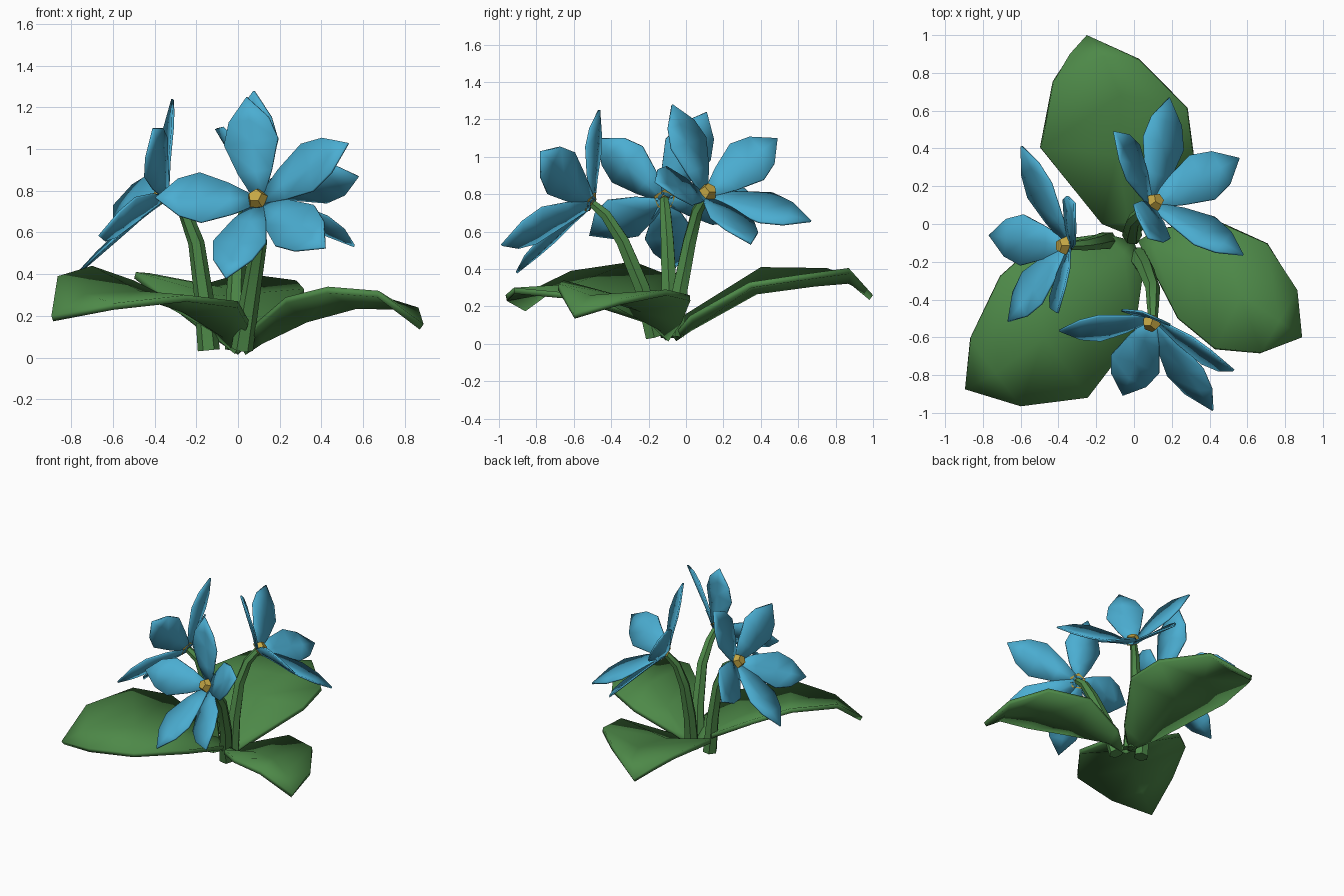
import bpy, bmesh, math
from mathutils import Vector as V

if "Cube" in bpy.data.objects:
    bpy.data.objects.remove(bpy.data.objects["Cube"])


def material(name, rgb):
    m = bpy.data.materials.new(name)
    m.diffuse_color = (*rgb, 1)
    m.use_nodes = True
    m.node_tree.nodes["Principled BSDF"].inputs["Base Color"].default_value = m.diffuse_color
    return m


GREEN = material("leaf green", (0.075, 0.25, 0.065))
BLUE = material("petal blue", (0.07, 0.42, 0.64))
GOLD = material("centre gold", (0.56, 0.39, 0.06))


def make_object(name, bm, mat, smooth=None, thick=0):
    me = bpy.data.meshes.new(name)
    bm.to_mesh(me)
    bm.free()
    me.materials.append(mat)
    ob = bpy.data.objects.new(name, me)
    bpy.context.collection.objects.link(ob)
    if thick:
        s = ob.modifiers.new("thickness", 'SOLIDIFY')
        s.thickness, s.offset = thick, -1
        s.use_even_offset = False
    if smooth:
        bpy.context.view_layer.objects.active = ob
        ob.select_set(True)
        bpy.ops.object.shade_smooth_by_angle(angle=math.radians(smooth))
        ob.select_set(False)
    return ob


def blade(bm, rows, base, tip, up):
    """Sheet of (left, middle, right) rows between a base point and a tip."""
    grid = [[bm.verts.new(p) for p in r] for r in rows]
    b = bm.verts.new(base) if base is not None else None
    t = bm.verts.new(tip)
    faces = []
    for k in (0, 1):
        if b:
            faces.append(bm.faces.new((b, grid[0][k + 1], grid[0][k])))
        for r, q in zip(grid, grid[1:]):
            faces.append(bm.faces.new((r[k], r[k + 1], q[k + 1], q[k])))
        faces.append(bm.faces.new((grid[-1][k], grid[-1][k + 1], t)))
    bm.normal_update()
    if sum((f.normal for f in faces), V()).dot(up) < 0:
        bmesh.ops.reverse_faces(bm, faces=faces)


# Leaves: base, tip, left edge, right edge
leaves = {
    "leaf_back": ((0, -.07, .04), (-.25, 1, .26),
                  [(-.17, 0, .16), (-.49, .40, .41), (-.425, .755, .405), (-.34, .9, .34)],
                  [(.11, .02, .15), (.315, .34, .33), (.28, .61, .37), (.02, .87, .405)]),
    "leaf_right": ((.02, -.09, .04), (.89, -.6, .16),
                   [(.12, -.03, .14), (.42, .02, .26), (.705, -.105, .29), (.865, -.35, .24)],
                   [(.09, -.22, .17), (.23, -.49, .29), (.43, -.655, .34), (.675, -.68, .32)]),
    "leaf_left": ((.0, -.09, .04), (-.895, -.875, .2),
                  [(-.16, -.05, .18), (-.5, -.1, .37), (-.7, -.28, .44), (-.865, -.615, .39)],
                  [(.05, -.25, .18), (0, -.6, .27), (-.245, -.92, .30), (-.6, -.965, .26)]),
}
for name, (base, tip, left, right) in leaves.items():
    bm = bmesh.new()
    rows = []
    for l, r, dip in zip(left, right, (.06, .075, .05, .02)):
        l, r = V(l), V(r)
        rows.append((l, (l + r) / 2 - V((0, 0, dip)), r))
    blade(bm, rows, base, tip, V((0, 0, 1)))
    make_object(name, bm, GREEN, 40, .032)


def stem(name, path, r0, r1, sides=6):
    bm = bmesh.new()
    pts = [V(p) for p in path]
    n = len(pts)
    rings = []
    for i, p in enumerate(pts):
        d = (pts[min(i + 1, n - 1)] - pts[max(i - 1, 0)]).normalized()
        a = d.cross(V((0, 1, 0.2))).normalized()
        b = d.cross(a)
        r = r0 + (r1 - r0) * i / (n - 1)
        rings.append([bm.verts.new(p + r * (a * math.cos(w) + b * math.sin(w)))
                      for w in (math.tau * k / sides for k in range(sides))])
    for q, s in zip(rings, rings[1:]):
        for k in range(sides):
            j = (k + 1) % sides
            bm.faces.new((q[k], q[j], s[j], s[k]))
    bm.faces.new(rings[0])
    bm.faces.new(rings[-1])
    bmesh.ops.recalc_face_normals(bm, faces=bm.faces)
    make_object(name, bm, GREEN, 40)


# Flowers: centre, five petal tips, stem path up to the flower
flowers = {
    "front": ((.09, -.53, .765),
              [(.04, -.47, 1.25), (.525, -.78, 1.03), (.415, -.99, .53),
               (-.06, -.91, .385), (-.395, -.57, .77)],
              [(.02, -.17, .04), (.06, -.235, .3), (.1, -.34, .55), (.1, -.43, .69)]),
    "back": ((.115, .12, .815),
             [(.08, -.07, 1.28), (-.1, .49, 1.10), (.19, .67, .66),
              (.56, .35, .54), (.58, -.16, .87)],
             [(-.01, -.06, .04), (-.01, -.03, .3), (.0, .02, .55), (.04, .06, .71)]),
    "left": ((-.375, -.115, .785),
             [(-.32, .11, 1.24), (-.60, .41, .73), (-.77, -.06, .41),
              (-.67, -.515, .585), (-.41, -.47, 1.1)],
             [(-.14, -.09, .035), (-.165, -.09, .3), (-.2, -.1, .55), (-.26, -.11, .71)]),
}
profile = [(0, .028), (.25, .085), (.55, .135), (.77, .1)]
for name, (centre, tips, path) in flowers.items():
    centre, tips = V(centre), [V(t) for t in tips]
    spokes = [t - centre for t in tips]
    nrm = sum((spokes[i - 1].cross(spokes[i]) for i in range(5)), V()).normalized()
    if nrm.dot(sum(spokes, V())) < 0:
        nrm = -nrm
    hub = centre - nrm * .03

    # Petals
    bm = bmesh.new()
    for tip in tips:
        d = (tip - hub).normalized()
        side = nrm.cross(d).normalized()
        up = d.cross(side)
        rows = []
        for t, w in profile:
            p = hub.lerp(tip, t) + d * .02 * (1 - t) + up * .07 * t * (1 - t)
            rows.append((p - side * w, p - up * w * .12, p + side * w))
        blade(bm, rows, None, tip, up)
    make_object(name + "_petals", bm, BLUE, 40, .012)

    # Five-sided golden centre
    bm = bmesh.new()
    rot = nrm.to_track_quat('Z', 'Y').to_matrix().to_4x4()
    rot.translation = centre
    bmesh.ops.create_cone(bm, cap_ends=True, segments=5, radius1=.06, radius2=.035,
                          depth=.055, matrix=rot)
    make_object(name + "_flower_centre", bm, GOLD)

    # Stem
    stem(name + "_stem", path + [tuple(hub - nrm * .005)], .053, .025)
